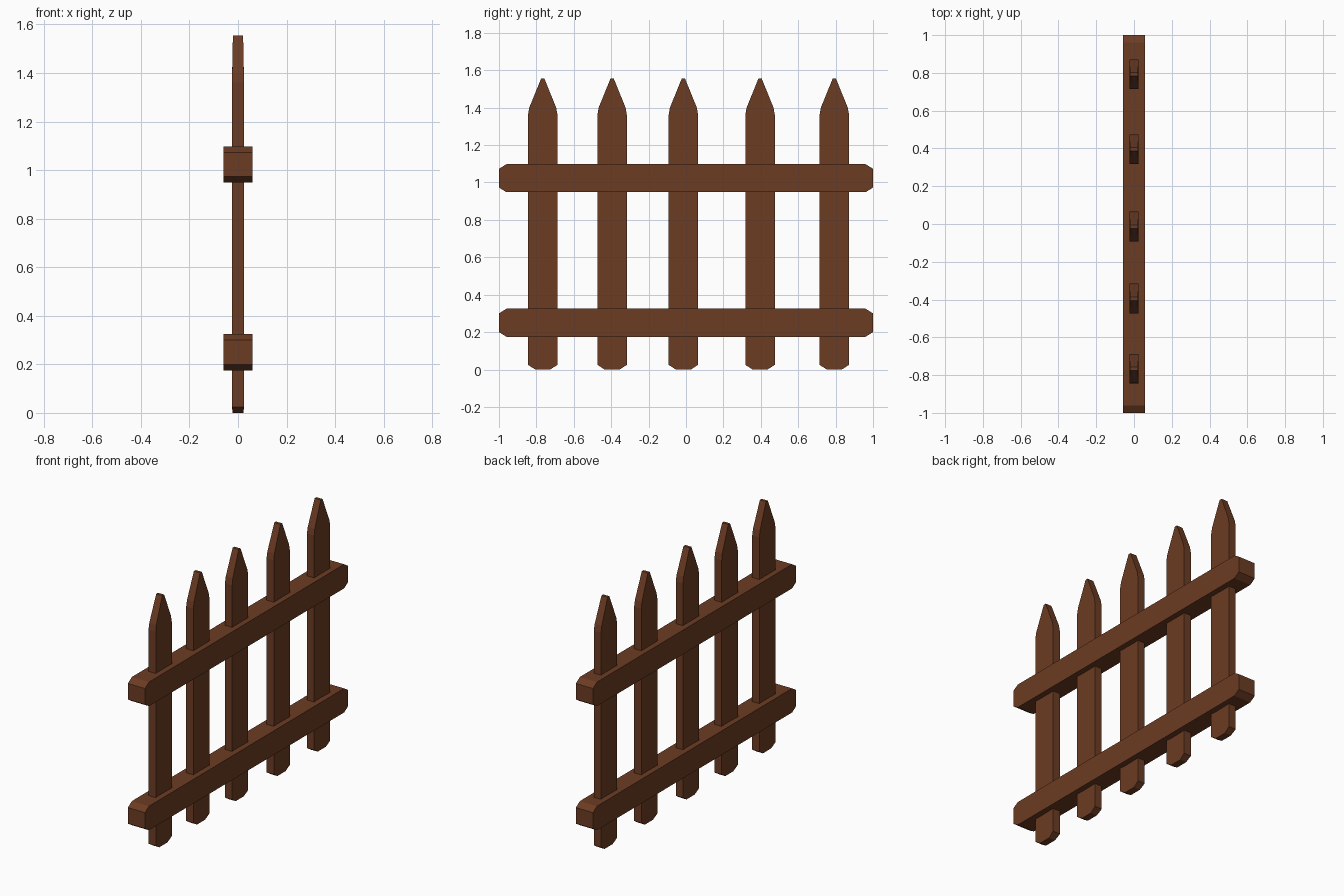
import bpy, bmesh

if "Cube" in bpy.data.objects:
    bpy.data.objects.remove(bpy.data.objects["Cube"])

wood = bpy.data.materials.new("brown_wood")
wood.diffuse_color = (0.15, 0.045, 0.017, 1)
wood.use_nodes = True
wood.node_tree.nodes["Principled BSDF"].inputs["Base Color"].default_value = wood.diffuse_color


def plank(name, profile, y=0, z=0):
    """Solid from a (y, z, half depth) outline, mirrored across x."""
    bm = bmesh.new()
    back, front = [[bm.verts.new((s * d, y + py, z + pz)) for py, pz, d in profile]
                   for s in (-1, 1)]
    bm.faces.new(front)
    bm.faces.new(back[::-1])
    n = len(profile)
    for i in range(n):
        j = (i + 1) % n
        bm.faces.new((front[i], back[i], back[j], front[j]))
    bmesh.ops.recalc_face_normals(bm, faces=bm.faces)
    mesh = bpy.data.meshes.new(name)
    bm.to_mesh(mesh)
    bm.free()
    mesh.materials.append(wood)
    obj = bpy.data.objects.new(name, mesh)
    bpy.context.collection.objects.link(obj)


# Pointed pickets with chamfered feet, thinning slightly toward the tip
half = [(0.04, 0, 0.022), (0.079, 0.025, 0.025), (0.079, 1.36, 0.025),
        (0.072, 1.40, 0.024), (0.009, 1.555, 0.021)]
picket = half + [(-y, z, d) for y, z, d in reversed(half)]
for i, y in enumerate((-0.766, -0.395, -0.014, 0.396, 0.793)):
    plank(f"picket_{i + 1}", picket, y=y)

# Horizontal rails with chamfered ends
half = [(0.96, -0.075, 0.059), (1, -0.05, 0.059), (1, 0.05, 0.059), (0.96, 0.075, 0.059)]
rail = half + [(-y, z, d) for y, z, d in reversed(half)]
plank("lower_rail", rail, z=0.25)
plank("upper_rail", rail, z=1.023)
